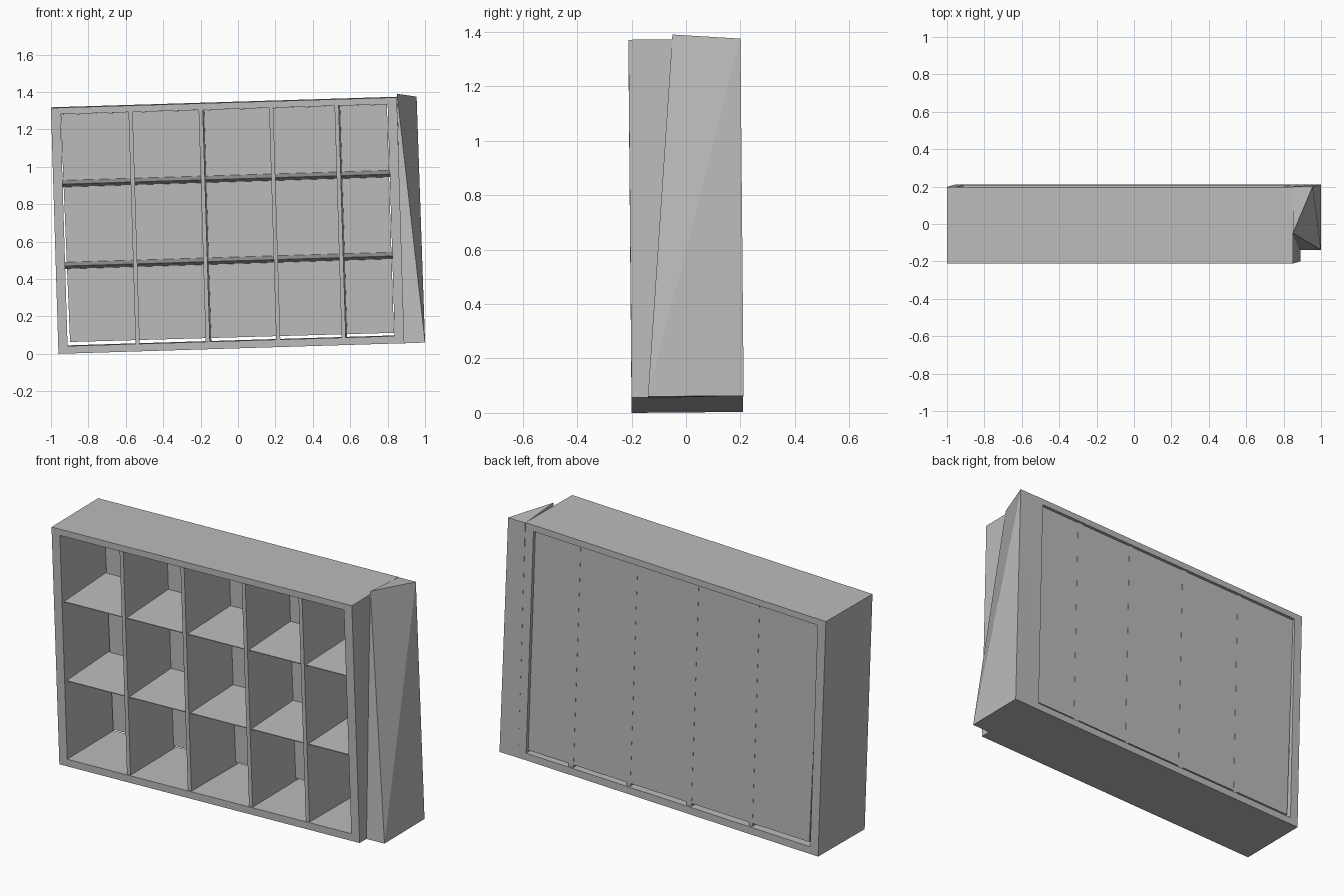
import bpy, bmesh, math
from mathutils import Matrix, Vector

cube = bpy.data.objects.get("Cube")
if cube:
    bpy.data.objects.remove(cube, do_unlink=True)

grey = bpy.data.materials.new("plain grey")
grey.use_nodes = True
grey.diffuse_color = (0.5, 0.5, 0.5, 1)
grey.node_tree.nodes["Principled BSDF"].inputs["Base Color"].default_value = (0.5, 0.5, 0.5, 1)

# The case leans slightly: its local origin is the lower left front corner
LEAN = (Matrix.Translation((-0.96, -0.2, 0))
        @ Matrix.Rotation(math.radians(-1.75), 4, 'Y')
        @ Matrix.Rotation(math.radians(0.5), 4, 'X'))
WIDTH, HEIGHT, DEPTH = 1.85, 1.315, 0.41
LEFT, RIGHT, BOTTOM, TOP = 0.05, 1.80, 0.04, 1.28


def finish(name, bm, matrix=Matrix()):
    bmesh.ops.recalc_face_normals(bm, faces=bm.faces)
    mesh = bpy.data.meshes.new(name)
    bm.to_mesh(mesh)
    bm.free()
    mesh.materials.append(grey)
    obj = bpy.data.objects.new(name, mesh)
    obj.matrix_world = matrix
    bpy.context.collection.objects.link(obj)
    return obj


def hull(name, points, matrix=LEAN):
    bm = bmesh.new()
    for p in points:
        bm.verts.new(p)
    bmesh.ops.convex_hull(bm, input=bm.verts)
    return finish(name, bm, matrix)


def rect(x0, x1, z0, z1, y):
    return [(x0, y, z0), (x1, y, z0), (x1, y, z1), (x0, y, z1)]


# Outer case: an open rectangular ring
bm = bmesh.new()
rings = [[bm.verts.new(p) for p in rect(*r)] for r in (
    (0, WIDTH, 0, HEIGHT, 0), (LEFT, RIGHT, BOTTOM, TOP, 0),
    (LEFT, RIGHT, BOTTOM, TOP, DEPTH), (0, WIDTH, 0, HEIGHT, DEPTH))]
for a, b in zip(rings, rings[1:] + rings[:1]):
    for i in range(4):
        j = (i + 1) % 4
        bm.faces.new((a[i], a[j], b[j], b[i]))
finish("case_frame", bm, LEAN)

# Back panel, a little smaller than the opening
panel = [(LEFT + 0.014, BOTTOM + 0.018), (RIGHT - 0.004, BOTTOM + 0.014),
         (RIGHT - 0.004, TOP - 0.004), (LEFT + 0.001, TOP - 0.004)]
hull("back_panel", [(x, y, z) for y in (0.385, 0.398) for x, z in panel])

# Upright dividers, two of them widening towards the back
centres = (0.425, 0.80, 1.177, 1.527)
half = 0.011
for i, x in enumerate(centres):
    extra = 0.008 if i % 2 else 0
    hull(f"divider_{i + 1}",
         rect(x - half, x + half, BOTTOM, TOP, 0.006)
         + rect(x - half, x + half + extra, BOTTOM, TOP, 0.399))

# Wedge shelves with a sharp front edge in every bay
starts = [LEFT] + [c + half for c in centres]
ends = [c - half for c in centres] + [RIGHT]
for row, z in enumerate((0.467, 0.905)):
    for bay, (x0, x1) in enumerate(zip(starts, ends)):
        hull(f"shelf_{row + 1}_{bay + 1}",
             rect(x0, x1, z - 0.002, z + 0.002, 0.018)
             + rect(x0, x1, z - 0.018, z + 0.018, 0.39))

# Tapered block against the left side of the case
hull("side_wedge", [
    (0.85, -0.05, 1.39), (0.85, 0.2, 1.372), (0.955, 0.2, 1.375),
    (0.885, -0.14, 0.056), (1.0, -0.14, 0.06),
    (0.885, 0.21, 0.06), (1.0, 0.212, 0.063)], Matrix())
